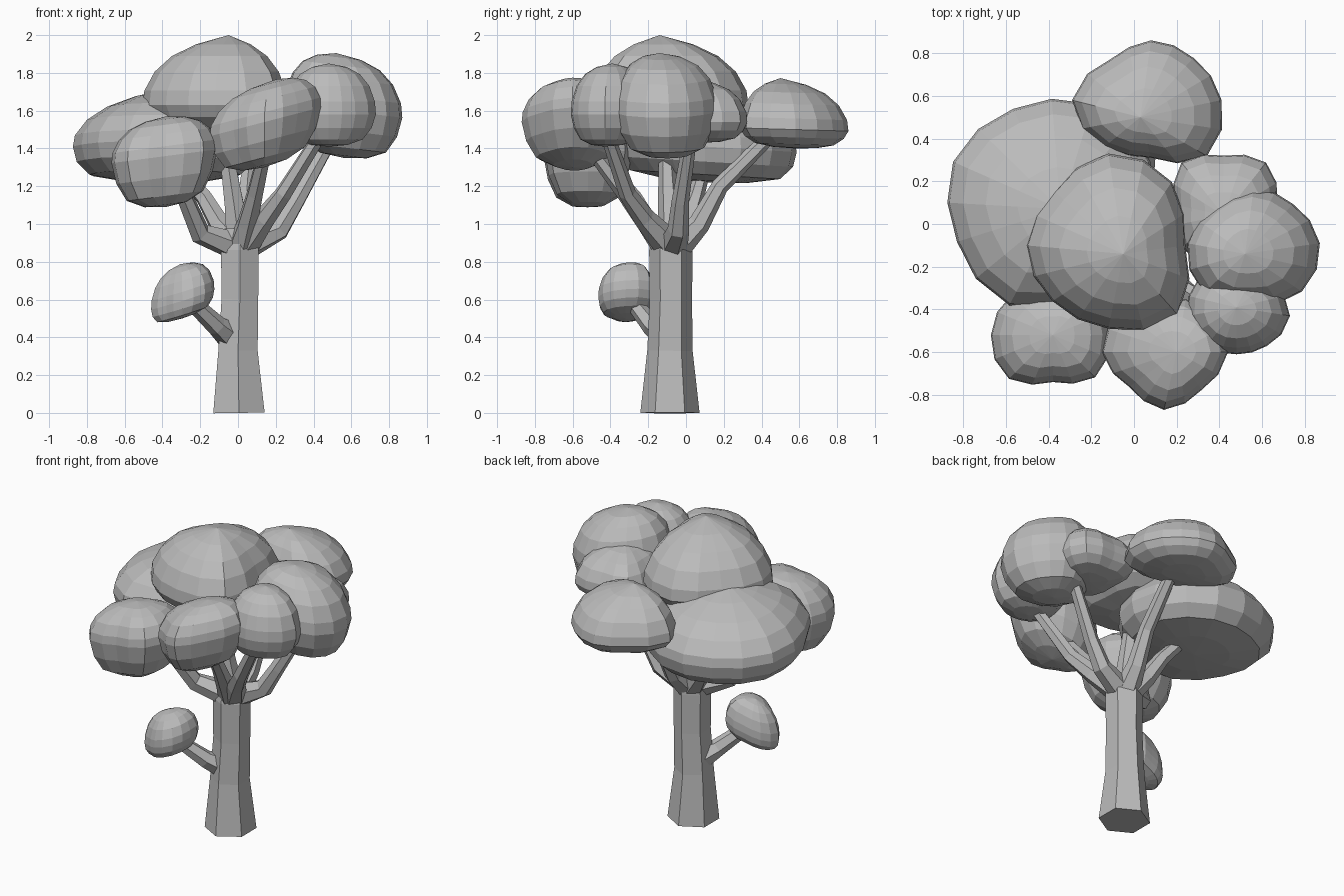
import bpy, bmesh, math
from mathutils import Vector

old = bpy.data.objects.get("Cube")
if old:
    bpy.data.objects.remove(old, do_unlink=True)

GREY = (0.5, 0.5, 0.5, 1)
grey = bpy.data.materials.new("plain_grey")
grey.use_nodes = True
grey.diffuse_color = GREY
grey.node_tree.nodes["Principled BSDF"].inputs["Base Color"].default_value = GREY


def finish(name, bm):
    bmesh.ops.recalc_face_normals(bm, faces=bm.faces)
    mesh = bpy.data.meshes.new(name)
    bm.to_mesh(mesh)
    bm.free()
    mesh.materials.append(grey)
    obj = bpy.data.objects.new(name, mesh)
    bpy.context.collection.objects.link(obj)
    return obj


def bridge(bm, rings):
    """Join successive vertex rings with quads."""
    for low, high in zip(rings, rings[1:]):
        count = len(low)
        for i in range(count):
            j = (i + 1) % count
            bm.faces.new((low[i], low[j], high[j], high[i]))


def limb(name, path, radii, sides=6):
    """Faceted tapering tube along a path."""
    bm = bmesh.new()
    points = [Vector(p) for p in path]
    rings = []
    for k, point in enumerate(points):
        ahead = points[min(k + 1, len(points) - 1)]
        behind = points[max(k - 1, 0)]
        along = (ahead - behind).normalized()
        side = along.cross(Vector((1, 0, 0))).normalized()
        other = along.cross(side)
        ring = []
        for i in range(sides):
            angle = math.tau * i / sides
            offset = side * math.cos(angle) + other * math.sin(angle)
            ring.append(bm.verts.new(point + offset * radii[k]))
        rings.append(ring)
    bridge(bm, rings)
    bm.faces.new(rings[0])
    bm.faces.new(rings[-1])
    return finish(name, bm)


# Upper profile of a leaf clump: (width, height above the rim)
DOME = ((1, 0), (0.98, 0.25), (0.86, 0.56), (0.66, 0.79), (0.38, 0.93))


def clump(name, centre, heights, radii, peak=(0, 0), slope=(0, 0),
          foot=0.72, roundness=1, turn=0):
    """Faceted leaf mass from eight outline radii, starting at +x."""
    bm = bmesh.new()
    base, rim, top = heights
    count = len(radii)
    outline = []
    for i in range(count):
        a, b = radii[i], radii[(i + 1) % count]
        outer = radii[i - 1] + radii[(i + 2) % count]
        outline += [a, (9 * (a + b) - outer) / 16]

    def vertex(x, y, z):
        return bm.verts.new((centre[0] + x, centre[1] + y, z + slope[0] * x + slope[1] * y))

    # Rounded underside, then the dome blended towards a cone as roundness falls
    profile = [(foot * 0.55, -0.95), (foot, -0.78), (0.55 + foot / 2, -0.42)]
    profile += [(w, roundness * h + (1 - roundness) * (1 - w)) for w, h in DOME]
    rings = []
    for width, level in profile:
        z = rim + level * (top - rim if level > 0 else rim - base)
        shift = 1 - width if level > 0 else 0
        ring = []
        for i, radius in enumerate(outline):
            angle = math.tau * i / len(outline) + turn
            ring.append(vertex(radius * width * math.cos(angle) + peak[0] * shift,
                               radius * width * math.sin(angle) + peak[1] * shift, z))
        rings.append(ring)
    bridge(bm, rings)
    for ring, tip in ((rings[0], vertex(0, 0, base)),
                      (rings[-1], vertex(*peak, top))):
        for i in range(len(ring)):
            bm.faces.new((ring[i - 1], ring[i], tip))
    return finish(name, bm)


# Trunk
limb("trunk", [(.005, -.085, 0), (0, -.085, .33), (.01, -.08, .6), (.01, -.08, .86), (.01, -.07, .97)],
     [.157, .12, .112, .115, .1])

# Low side branch and its leaves
limb("low_branch", [(-.03, -.09, .4), (-.11, -.18, .46), (-.27, -.3, .61)], [.08, .055, .04])
clump("low_leaves", (-.295, -.32), (.5, .6, .79),
      [.17, .19, .14, .15, .165, .12, .14, .17], (-.01, .02), (.32, .05), .8)

# Main branches
TAPER = [.08, .058, .046, .036]
limb("front_right_branch", [(0, -.08, .88), (-.2, -.17, .95), (-.28, -.28, 1.14), (-.38, -.46, 1.35)], TAPER)
limb("front_branch", [(.02, -.1, .88), (.05, -.2, 1), (.09, -.32, 1.16), (.15, -.52, 1.42)], TAPER)
limb("front_left_branch", [(.04, -.1, .9), (.14, -.22, 1.03), (.24, -.31, 1.16), (.44, -.42, 1.48)], TAPER)
limb("left_branch", [(.03, -.07, .88), (.22, -.04, .97), (.31, -.03, 1.12), (.49, .02, 1.44)], TAPER)
limb("back_branch", [(.02, -.05, .88), (.04, .07, 1), (.05, .18, 1.2), (.08, .48, 1.5)], TAPER)
limb("back_right_branch", [(0, -.06, .88), (-.1, 0, 1), (-.18, .05, 1.14), (-.33, .1, 1.32)], TAPER)
limb("centre_branch", [(.01, -.07, .88), (-.02, -.09, 1.1), (-.05, -.1, 1.3), (-.1, -.1, 1.6)], TAPER)

# Crown of leaves
clump("top_leaves", (-.12, -.1), (1.48, 1.63, 2),
      [.36, .42, .43, .36, .385, .37, .39, .46], (.07, -.04), roundness=.8)
clump("back_right_leaves", (-.385, .1), (1.22, 1.41, 1.72),
      [.5, .5, .475, .5, .48, .52, .45, .47], (.04, -.03), (0, -.06),
      foot=.82, roundness=.75, turn=math.pi / 8)
clump("back_leaves", (.08, .58), (1.4, 1.5, 1.77),
      [.33, .28, .28, .27, .37, .31, .27, .37], (-.05, -.08), (0, -.03), roundness=.85)
clump("front_right_leaves", (-.38, -.52), (1.09, 1.36, 1.57),
      [.27, .28, .23, .27, .29, .29, .22, .28], (0, 0), (.13, 0))
clump("front_leaves", (.14, -.6), (1.3, 1.54, 1.75),
      [.3, .28, .26, .27, .29, .23, .27, .25], (.06, 0), (.26, 0))
clump("left_leaves", (.56, -.09), (1.35, 1.6, 1.9),
      [.31, .26, .26, .26, .31, .33, .29, .32], (-.04, -.05), (-.12, 0))
clump("front_left_leaves", (.48, -.43), (1.41, 1.58, 1.85),
      [.25, .23, .24, .25, .23, .2, .18, .2], (0, .04))
clump("back_left_leaves", (.42, .09), (1.43, 1.54, 1.77),
      [.25, .28, .23, .28, .23, .28, .3, .25], (0, -.05), roundness=.9)
